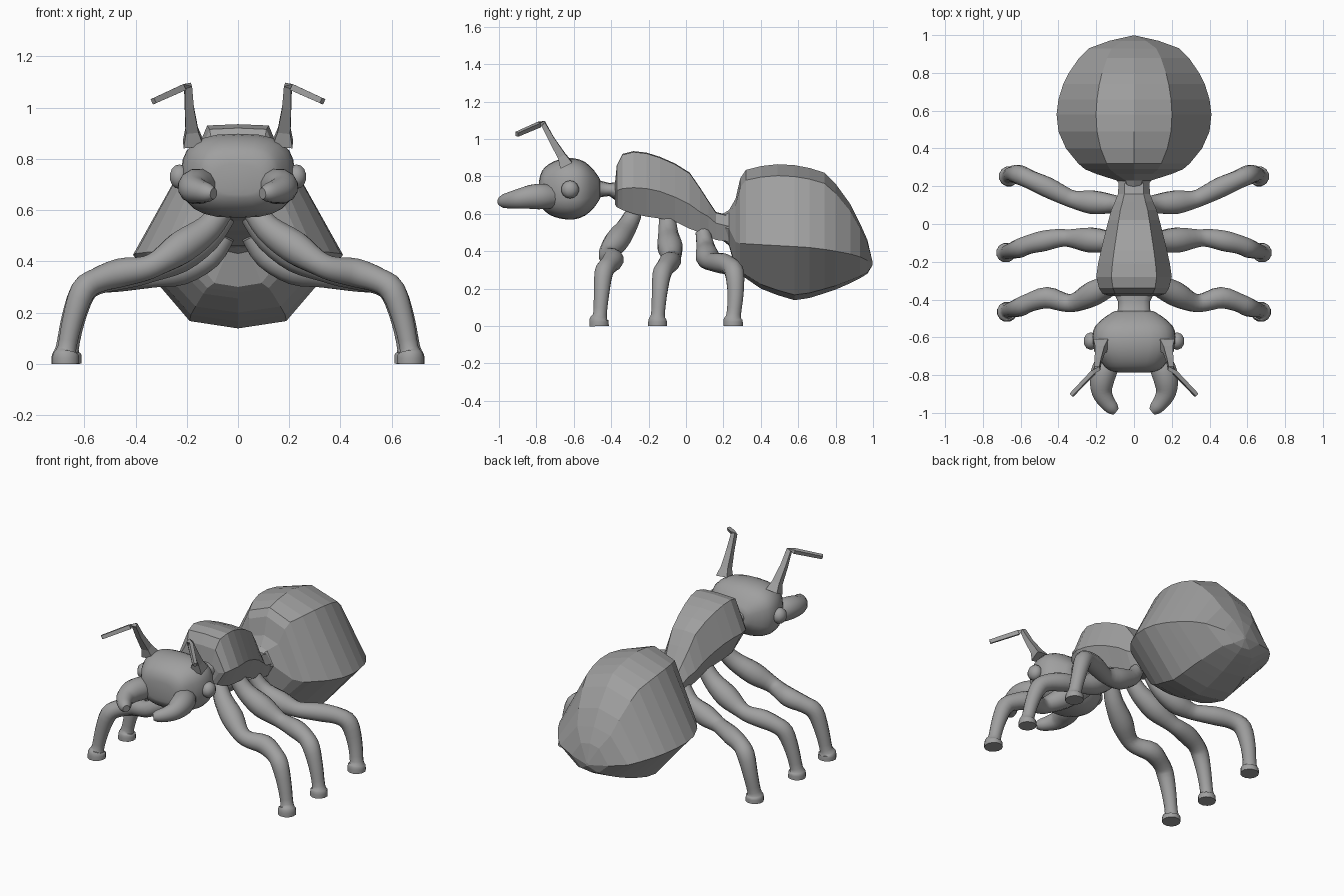
import bpy, bmesh, math
from mathutils import Vector

grey = bpy.data.materials.new("ant grey")
grey.diffuse_color = (0.35, 0.35, 0.35, 1)


def skin(name, rings, smooth=None, mirror=False):
    """Bridge rings of points, cap both ends."""
    bm = bmesh.new()
    rows = [[bm.verts.new(p) for p in r] for r in rings]
    n = len(rows[0])
    for a, b in zip(rows, rows[1:]):
        for i in range(n):
            j = (i + 1) % n
            bm.faces.new((a[i], a[j], b[j], b[i]))
    bm.faces.new(rows[0][::-1])
    bm.faces.new(rows[-1])
    bmesh.ops.recalc_face_normals(bm, faces=bm.faces)
    return finish(name, bm, smooth, mirror)


def finish(name, bm, smooth, mirror):
    me = bpy.data.meshes.new(name)
    bm.to_mesh(me)
    bm.free()
    me.materials.append(grey)
    if smooth:
        me.shade_smooth()
        me.set_sharp_from_angle(angle=math.radians(smooth))
    ob = bpy.data.objects.new(name, me)
    bpy.context.collection.objects.link(ob)
    if mirror:
        m = ob.modifiers.new("mirror", 'MIRROR')
        m.use_mirror_merge = False
    return ob


def catmull(pts, steps):
    """Smooth interpolation through tuples of any length."""
    out = []
    for i in range(len(pts) - 1):
        p = [pts[max(i - 1, 0)], pts[i], pts[i + 1], pts[min(i + 2, len(pts) - 1)]]
        for s in range(steps):
            t = s / steps
            out.append(tuple(
                0.5 * (2 * b + (c - a) * t + (2 * a - 5 * b + 4 * c - d) * t * t
                       + (3 * b - a - 3 * c + d) * t ** 3)
                for a, b, c, d in zip(*p)))
    return out + [pts[-1]]


def tube(name, path, sides=12, ref=(0, 1, 0), flat=1.0, steps=3, smooth=50):
    """Mirrored tube through (x, y, z, radius) points."""
    pts = catmull(path, steps) if steps > 1 else path
    pos = [Vector(p[:3]) for p in pts]
    rings = []
    for i, p in enumerate(pts):
        t = (pos[min(i + 1, len(pos) - 1)] - pos[max(i - 1, 0)]).normalized()
        u = t.cross(Vector(ref)).normalized()
        v = t.cross(u)
        rings.append([pos[i] + p[3] * (u * math.cos(a) + v * flat * math.sin(a))
                      for a in (math.tau * (k + .5) / sides for k in range(sides))])
    return skin(name, rings, smooth, True)


# Abdomen: faceted shell (y, half width, crease z, bottom, top)
abdomen = [
    (.18, .06, .53, .47, .59), (.23, .09, .52, .43, .62), (.265, .20, .45, .30, .68),
    (.29, .26, .44, .28, .79), (.32, .295, .44, .255, .835), (.40, .36, .435, .20, .855),
    (.49, .40, .43, .165, .865), (.58, .41, .425, .138, .86), (.66, .40, .42, .15, .845),
    (.74, .375, .41, .175, .82), (.80, .345, .40, .195, .76), (.88, .29, .385, .23, .65),
    (.93, .24, .37, .255, .55), (.97, .13, .35, .28, .46), (.997, .01, .335, .325, .345)]
rings = []
for y, w, m, b, t in abdomen:
    inner, e = w * .49, (t - m) * .14
    rings.append([(0, y, t), (inner, y, t - e), (w, y, m), (w * .46, y, b + (m - b) * .1),
                  (0, y, b), (-w * .46, y, b + (m - b) * .1), (-w, y, m), (-inner, y, t - e)])
skin("abdomen", rings)

# Thorax: flat back, side crease, narrow waist (y, half width, crease z, bottom, top)
thorax = [
    (-.38, .13, .72, .65, .76), (-.37, .165, .725, .635, .86), (-.34, .185, .735, .62, .92),
    (-.28, .20, .74, .60, .935), (-.21, .19, .735, .585, .927), (-.14, .175, .72, .575, .905),
    (-.06, .155, .69, .56, .87), (.02, .135, .65, .52, .82), (.075, .12, .61, .50, .74),
    (.12, .10, .585, .48, .67), (.16, .085, .55, .46, .61), (.24, .08, .53, .45, .59)]
rings = []
for y, w, m, b, t in thorax:
    half = [(w * .6, t - .005), (w, m), (w * .65, b)]
    rings.append([(0, y, t)] + [(x, y, z) for x, z in half] + [(0, y, b)]
                 + [(-x, y, z) for x, z in half[::-1]])
skin("thorax", rings)


def oval_loft(name, stations, sides, power):
    """Rounded-box rings (y, half width, bottom, top)."""
    out = []
    for y, w, b, t in stations:
        r = []
        for k in range(sides):
            a = math.tau * k / sides
            c, s = math.cos(a), math.sin(a)
            r.append((w * math.copysign(abs(c) ** power, c), y,
                      (b + t) / 2 + (t - b) / 2 * math.copysign(abs(s) ** power, s)))
        out.append(r)
    return skin(name, out, 45)


# Head and neck
oval_loft("head", catmull([
    (-.785, .09, .66, .78), (-.77, .14, .63, .83), (-.73, .175, .595, .868),
    (-.67, .21, .574, .893), (-.60, .222, .57, .897), (-.54, .205, .59, .877),
    (-.49, .15, .635, .83), (-.46, .10, .68, .785)], 2), 24, .72)
oval_loft("neck", [(-.48, .095, .68, .79), (-.45, .085, .69, .775), (-.41, .085, .695, .765),
                   (-.36, .11, .66, .77)], 12, .8)

# Eyes
bm = bmesh.new()
bmesh.ops.create_uvsphere(bm, u_segments=10, v_segments=7, radius=.048)
for v in bm.verts:
    v.co = Vector((v.co.x * .85 + .228, v.co.y - .62, v.co.z + .73))
finish("eyes", bm, 40, True)

# Mandibles
tube("mandibles", [(.13, -.71, .69, .06), (.155, -.77, .692, .07), (.17, -.83, .69, .066),
                   (.17, -.89, .68, .055), (.145, -.94, .672, .045), (.115, -.975, .667, .036),
                   (.095, -.992, .664, .022)], ref=(0, 0, 1))

# Antennae
tube("antennae", [(.175, -.64, .86, .055), (.18, -.665, .91, .035), (.19, -.72, 1.0, .025),
                  (.195, -.765, 1.085, .02), (.215, -.785, 1.077, .018), (.33, -.905, 1.025, .016)],
     sides=4, flat=.9, steps=1, smooth=None)

# Legs: thigh, shin, foot
front_leg = [(.06, -.28, .60, .045), (.12, -.32, .525, .055), (.22, -.37, .455, .066),
             (.31, -.415, .395, .05), (.37, -.415, .37, .05), (.46, -.39, .355, .058),
             (.55, -.415, .325, .05), (.605, -.44, .285, .05), (.645, -.452, .17, .042),
             (.668, -.46, .06, .038), (.672, -.465, .035, .052), (.672, -.465, 0, .054)]
middle_leg = [(.05, -.10, .58, .045), (.12, -.095, .49, .055), (.23, -.085, .42, .068),
              (.34, -.075, .365, .048), (.40, -.075, .35, .05), (.48, -.09, .34, .056),
              (.56, -.11, .315, .05), (.61, -.13, .275, .05), (.65, -.142, .17, .042),
              (.675, -.15, .06, .038), (.678, -.152, .035, .05), (.678, -.152, 0, .052)]
rear_leg = [(.05, .09, .50, .04), (.11, .105, .42, .05), (.22, .115, .37, .064),
            (.32, .13, .345, .048), (.38, .155, .34, .05), (.46, .195, .335, .055),
            (.55, .235, .32, .05), (.605, .26, .28, .052), (.64, .265, .17, .044),
            (.66, .255, .06, .04), (.662, .252, .035, .052), (.662, .252, 0, .054)]
for name, path in (("front_legs", front_leg), ("middle_legs", middle_leg), ("rear_legs", rear_leg)):
    tube(name, path)
